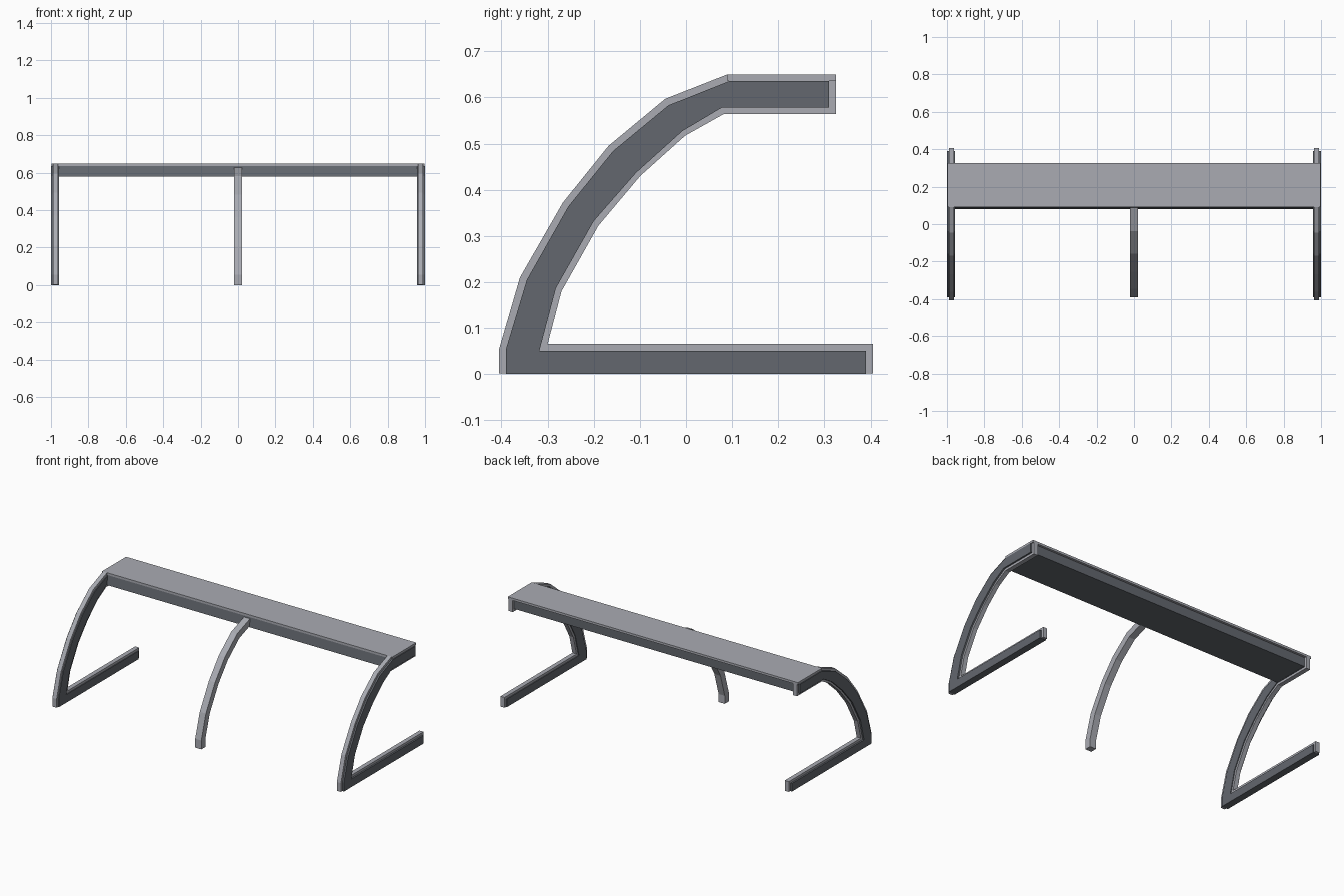
import bpy, bmesh


def material(name, rgb):
    m = bpy.data.materials.new(name)
    m.diffuse_color = (*rgb, 1)
    return m


LIGHT = material("light grey", (0.40, 0.41, 0.45))
DARK = material("dark grey", (0.125, 0.137, 0.157))


def prism(name, profile, x0, x1, mat, mirror=False):
    """Extrude a (y, z) profile from x0 to x1."""
    bm = bmesh.new()
    face = bm.faces.new([bm.verts.new((x0, y, z)) for y, z in profile])
    ext = bmesh.ops.extrude_face_region(bm, geom=[face])
    for v in ext["geom"]:
        if isinstance(v, bmesh.types.BMVert):
            v.co.x = x1
    bmesh.ops.recalc_face_normals(bm, faces=bm.faces)
    me = bpy.data.meshes.new(name)
    bm.to_mesh(me)
    bm.free()
    me.materials.append(mat)
    ob = bpy.data.objects.new(name, me)
    bpy.context.collection.objects.link(ob)
    if mirror:
        ob.modifiers.new("mirror", 'MIRROR').use_mirror_merge = False
    return ob


# Side frames: dark core panel with a light rim running round its edge
rim = [(-0.405, 0.001), (-0.405, 0.055), (-0.36, 0.21), (-0.267, 0.372),
       (-0.168, 0.495), (-0.045, 0.597), (0.09, 0.65), (0.325, 0.65),
       (0.325, 0.564), (0.082, 0.564), (-0.002, 0.517), (-0.099, 0.43),
       (-0.19, 0.322), (-0.27, 0.18), (-0.3, 0.065), (0.405, 0.065),
       (0.405, 0.001)]
outer_curve = [(-0.39, 0), (-0.39, 0.055), (-0.345, 0.205), (-0.255, 0.364),
               (-0.158, 0.484), (-0.038, 0.583), (0.093, 0.635)]
panel = outer_curve + [(0.31, 0.635), (0.31, 0.578), (0.078, 0.578),
                       (-0.008, 0.527), (-0.108, 0.437), (-0.2, 0.332),
                       (-0.282, 0.187), (-0.318, 0.05), (0.39, 0.05),
                       (0.39, 0)]
prism("side_rim", rim, 0.962, 0.99, LIGHT, True)
prism("side_panel", panel, 0.957, 1.0, DARK, True)

# Centre leg: slim light bar following the same curve
leg = outer_curve[:-1] + [(0.088, 0.628), (0.1, 0.59), (-0.018, 0.547),
                          (-0.13, 0.455), (-0.222, 0.342), (-0.308, 0.19),
                          (-0.35, 0.05), (-0.35, 0)]
prism("centre_leg", leg, -0.021, 0.021, LIGHT)

# Top: light board over a dark beam
prism("top_board", [(0.09, 0.65), (0.325, 0.65), (0.325, 0.636), (0.09, 0.636)],
      -0.996, 0.996, LIGHT)
prism("top_beam", [(0.08, 0.579), (0.091, 0.637), (0.311, 0.637), (0.311, 0.579)],
      -0.96, 0.96, DARK)
